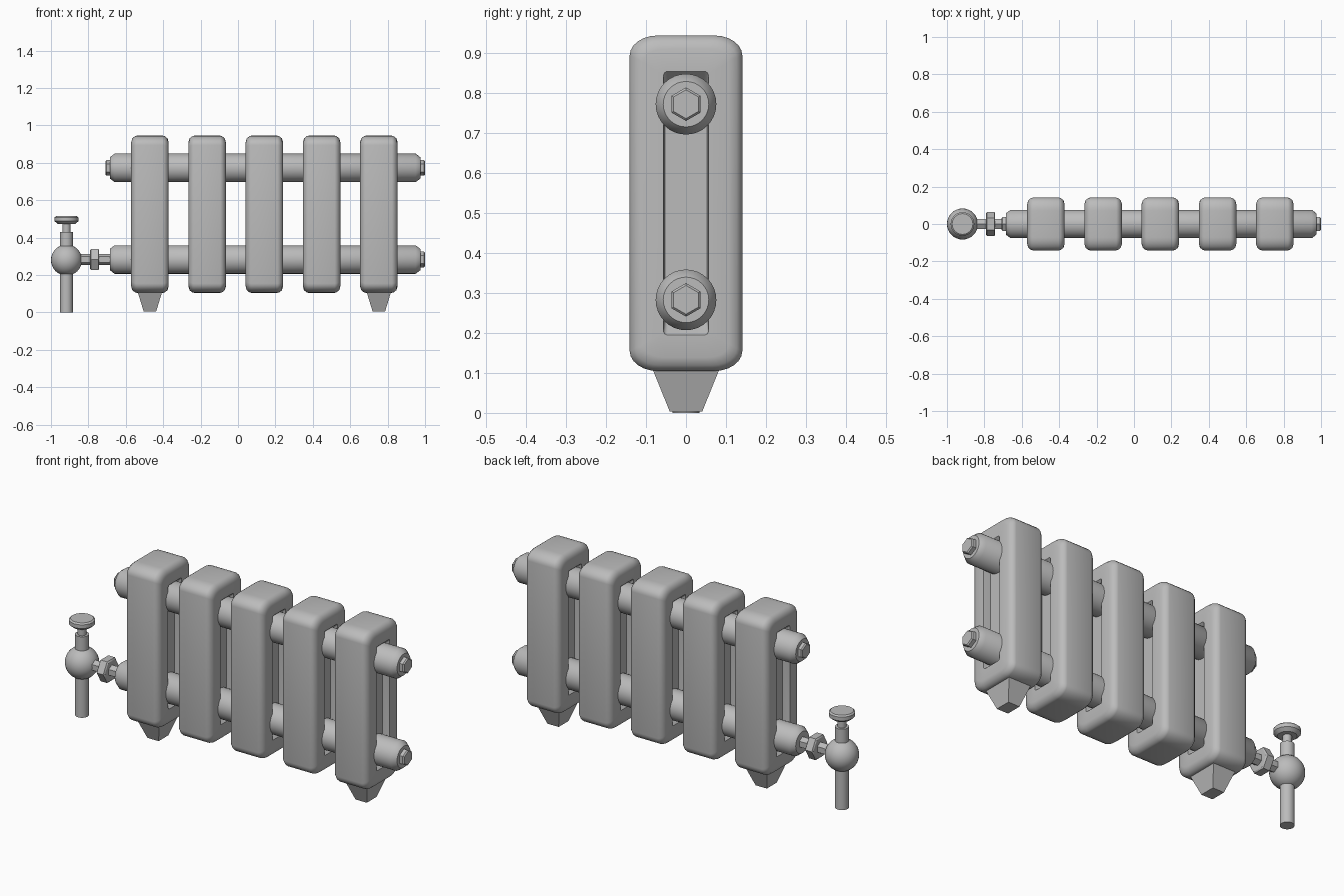
import bpy
import bmesh
import math
from mathutils import Vector

default = bpy.data.objects.get("Cube")
if default:
    bpy.data.objects.remove(default, do_unlink=True)

# single painted metal colour
METAL = bpy.data.materials.new("grey_metal")
METAL.use_nodes = True
COLOUR = (0.5, 0.5, 0.5, 1)
METAL.diffuse_color = COLOUR
METAL.node_tree.nodes["Principled BSDF"].inputs["Base Color"].default_value = COLOUR


def finish(name, bm, angle=38):
    """Turn a bmesh into a shaded object."""
    bmesh.ops.recalc_face_normals(bm, faces=bm.faces)
    mesh = bpy.data.meshes.new(name)
    bm.to_mesh(mesh)
    bm.free()
    mesh.materials.append(METAL)
    obj = bpy.data.objects.new(name, mesh)
    bpy.context.collection.objects.link(obj)
    bpy.ops.object.select_all(action='DESELECT')
    obj.select_set(True)
    bpy.context.view_layer.objects.active = obj
    bpy.ops.object.shade_smooth_by_angle(angle=math.radians(angle))
    return obj


def loft(name, rings):
    """Skin a list of equal-length point rings and cap both ends."""
    bm = bmesh.new()
    loops = [[bm.verts.new(p) for p in ring] for ring in rings]
    n = len(loops[0])
    for a, b in zip(loops, loops[1:]):
        for i in range(n):
            j = (i + 1) % n
            bm.faces.new((a[i], a[j], b[j], b[i]))
    bm.faces.new(loops[0])
    bm.faces.new(loops[-1])
    return finish(name, bm)


def turned(name, origin, axis, profile, sides=32, phase=0.0):
    """Turn a (distance, radius) profile around the x or z axis."""
    rings = []
    for dist, radius in profile:
        ring = []
        for i in range(sides):
            a = phase + math.tau * i / sides
            u, v = radius * math.cos(a), radius * math.sin(a)
            local = (dist, u, v) if axis == 'x' else (u, v, dist)
            ring.append(Vector(origin) + Vector(local))
        rings.append(ring)
    return loft(name, rings)


def rounded(x, hy, hz, ry, rz, steps=6):
    """Rounded rectangle across x, around the section middle."""
    points = []
    for corner, (sy, sz) in enumerate(((1, 1), (-1, 1), (-1, -1), (1, -1))):
        for k in range(steps + 1):
            a = math.pi / 2 * (corner + k / steps)
            points.append(Vector((x, sy * (hy - ry) + ry * math.cos(a),
                                  MIDDLE + sz * (hz - rz) + rz * math.sin(a))))
    return points


# column sections: rounded bodies with a long recess in each side
MIDDLE = 0.525
SECTIONS = [-0.471 + 0.306 * i for i in range(5)]


def section_half(cx, side):
    rings = [rounded(cx + side * 0.06, 0.053, 0.295, 0.01, 0.01),
             rounded(cx + side * 0.1, 0.056, 0.33, 0.01, 0.01)]
    for dx, inset in ((0.1, 0.034), (0.094, 0.014), (0.08, 0.003), (0.07, 0)):
        rings.append(rounded(cx + side * dx, 0.141 - inset, 0.42 - inset,
                             0.07 - inset / 2, 0.05 - inset / 2))
    return rings


for i, cx in enumerate(SECTIONS):
    loft(f"column_section_{i + 1}", section_half(cx, -1) + section_half(cx, 1)[::-1])

# tapered feet under the outer sections
for name, cx in (("right_foot", SECTIONS[0]), ("left_foot", SECTIONS[-1])):
    loft(name, [[Vector((cx + sx * hx, sy * hy, z))
                 for sx, sy in ((-1, -1), (1, -1), (1, 1), (-1, 1))]
                for z, hx, hy in ((0.004, 0.033, 0.041), (0.125, 0.07, 0.09))])

# horizontal header pipes with chamfered ends and hexagonal plugs
LOW, HIGH = 0.283, 0.773
POINT_UP = math.pi / 6
for label, z in (("lower", LOW), ("upper", HIGH)):
    turned(f"{label}_pipe", (0, 0, z), 'x',
           [(-0.685, 0.057), (-0.66, 0.076), (0.95, 0.076), (0.975, 0.057)])
    turned(f"{label}_left_plug", (0, 0, z), 'x',
           [(0.95, 0.042), (0.994, 0.042), (1.0, 0.036)], 6, POINT_UP)
turned("upper_right_plug", (0, 0, HIGH), 'x',
       [(-0.708, 0.036), (-0.702, 0.042), (-0.66, 0.042)], 6, POINT_UP)

# valve connection: hexagonal rod and union nut
turned("valve_rod", (0, 0, LOW), 'x', [(-0.88, 0.03), (-0.66, 0.03)], 6, POINT_UP)
turned("union_nut", (0, 0, LOW), 'x',
       [(-0.79, 0.058), (-0.785, 0.065), (-0.747, 0.065), (-0.742, 0.058)], 6)

# valve: ball body, supply pipe, neck, stem and hand wheel
VALVE = (-0.917, 0, 0)
ball = bmesh.new()
bmesh.ops.create_uvsphere(ball, u_segments=32, v_segments=16, radius=0.083)
bmesh.ops.translate(ball, verts=ball.verts, vec=(VALVE[0], 0, 0.28))
finish("valve_ball", ball)
turned("supply_pipe", VALVE, 'z', [(0, 0.034), (0.24, 0.034)])
turned("valve_neck", VALVE, 'z', [(0.32, 0.034), (0.43, 0.034)])
turned("valve_stem", VALVE, 'z', [(0.42, 0.021), (0.49, 0.021)])
turned("hand_wheel", VALVE, 'z',
       [(0.473, 0.046), (0.488, 0.064), (0.508, 0.064), (0.515, 0.056)], 16)
